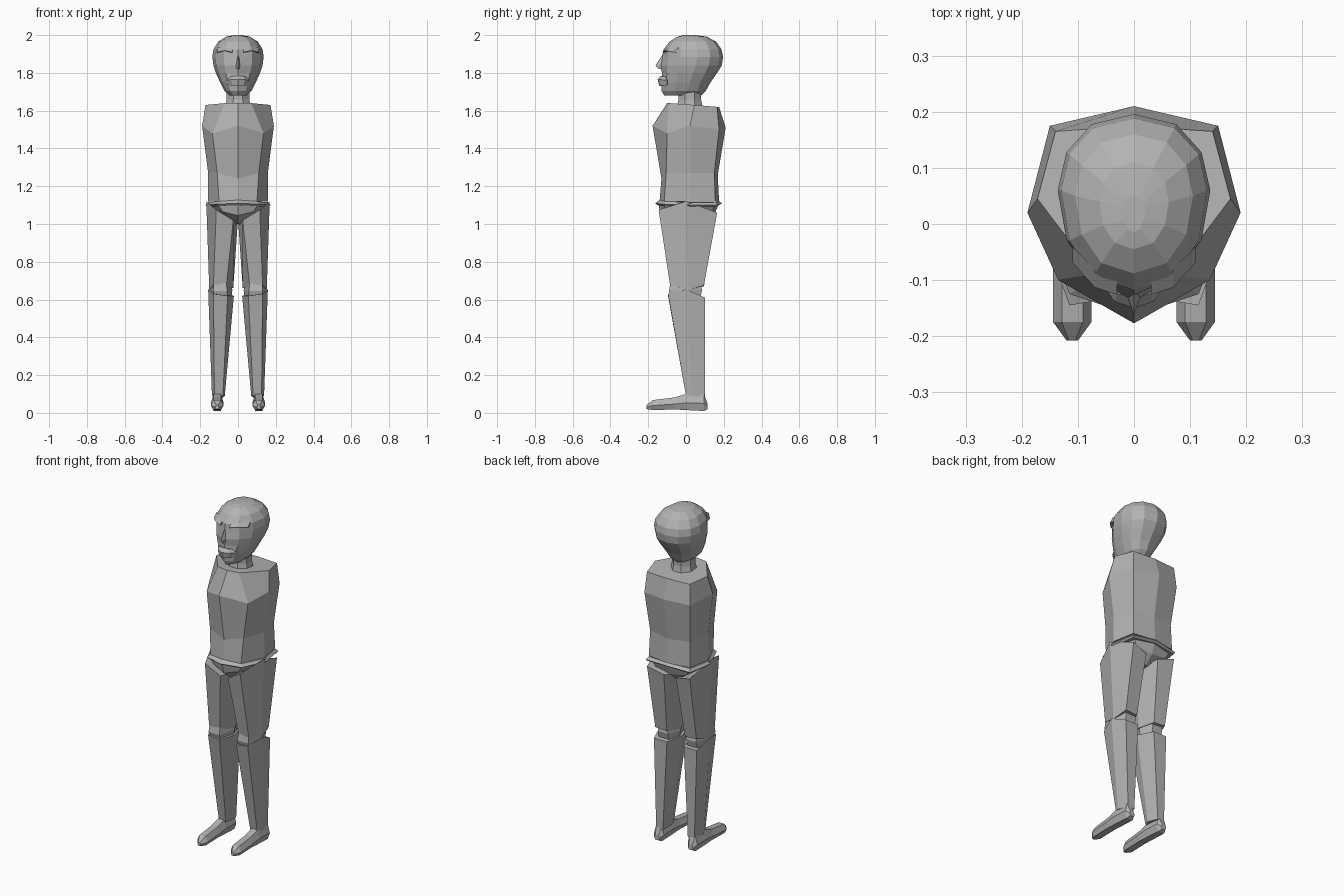
import bpy, bmesh, math

skin = bpy.data.materials.new("mid grey")
skin.diffuse_color = (0.45, 0.45, 0.45, 1)


def loft(name, rings):
    """Skin a stack of equal-length point rings and cap both ends."""
    bm = bmesh.new()
    vr = [[bm.verts.new(p) for p in r] for r in rings]
    n = len(rings[0])
    for a, b in zip(vr, vr[1:]):
        for i in range(n):
            j = (i + 1) % n
            bm.faces.new((a[i], a[j], b[j], b[i]))
    bm.faces.new(vr[0][::-1])
    bm.faces.new(vr[-1])
    bmesh.ops.recalc_face_normals(bm, faces=bm.faces)
    me = bpy.data.meshes.new(name)
    bm.to_mesh(me)
    bm.free()
    me.materials.append(skin)
    ob = bpy.data.objects.new(name, me)
    bpy.context.collection.objects.link(ob)
    return ob


def sym(half):
    """Complete a front-to-back half ring (x >= 0) across x = 0."""
    return half + [(-x, y, z) for x, y, z in half[-2:0:-1]]


def pair(name, rings):
    """Build a right-hand part and its mirror image."""
    for side, s in (("left", 1), ("right", -1)):
        loft(f"{side}_{name}", [[(s * x, y, z) for x, y, z in r] for r in rings])


# Torso: front, front corner, side, back corner, back
loft("torso", [
    sym([(0, -.14, 1.12), (.10, -.115, 1.12), (.16, .02, 1.12), (.135, .155, 1.12), (0, .175, 1.12)]),
    sym([(0, -.13, 1.24), (.11, -.105, 1.27), (.158, .02, 1.27), (.13, .15, 1.27), (0, .168, 1.26)]),
    sym([(0, -.177, 1.52), (.135, -.10, 1.48), (.19, .02, 1.52), (.15, .175, 1.50), (0, .21, 1.51)]),
    sym([(0, -.10, 1.64), (.07, -.09, 1.64), (.172, .045, 1.63), (.14, .165, 1.62), (0, .175, 1.62)]),
])

# Waist band with a slightly raised front
loft("waist_band", [
    sym([(0, -.15, 1.10), (.10, -.12, 1.095), (.16, .02, 1.09), (.14, .16, 1.09), (0, .175, 1.10)]),
    sym([(0, -.163, 1.11), (.115, -.125, 1.105), (.172, .02, 1.10), (.145, .17, 1.10), (0, .19, 1.11)]),
    sym([(0, -.14, 1.127), (.10, -.115, 1.12), (.16, .02, 1.115), (.135, .155, 1.115), (0, .175, 1.122)]),
])

# Pelvis narrowing to the crotch
loft("pelvis", [
    sym([(0, -.07, 1.00), (.015, -.05, 1.00), (.02, .02, .995), (.015, .08, 1.00), (0, .10, 1.00)]),
    sym([(0, -.135, 1.045), (.08, -.11, 1.065), (.13, .02, 1.07), (.10, .14, 1.06), (0, .15, 1.045)]),
    sym([(0, -.145, 1.10), (.105, -.115, 1.10), (.15, .02, 1.10), (.125, .15, 1.10), (0, .17, 1.10)]),
])

# Legs: inner front, outer front, outer side, outer back, inner back, inner side
pair("thigh", [
    [(.062, -.08, .67), (.13, -.085, .68), (.152, .01, .65), (.135, .095, .675), (.06, .095, .67), (.025, .01, .66)],
    [(.025, -.13, 1.02), (.115, -.145, 1.075), (.168, 0, 1.12), (.14, .165, 1.06), (.04, .15, 1.03), (.002, .01, 1.0)],
])
pair("knee", [
    [(.06, -.08, .61), (.125, -.08, .61), (.145, .01, .61), (.125, .075, .61), (.06, .075, .61), (.035, .01, .61)],
    [(.058, -.09, .645), (.13, -.09, .645), (.15, .01, .65), (.125, .085, .65), (.06, .085, .65), (.03, .01, .65)],
    [(.062, -.08, .70), (.128, -.08, .70), (.146, .01, .70), (.125, .075, .70), (.06, .075, .70), (.035, .01, .70)],
])
pair("shin", [
    [(.08, .0, .09), (.125, .0, .09), (.138, .03, .09), (.125, .10, .08), (.082, .10, .08), (.07, .03, .09)],
    [(.055, -.095, .62), (.13, -.095, .63), (.158, .0, .655), (.14, .10, .61), (.055, .10, .61), (.022, .0, .62)],
])


# Feet: sections from heel to toe, each as y, half width, bottom, top
def foot_section(y, w, lo, hi, c=.11):
    m = lo + (hi - lo) * .45
    return [(c - w * .6, y, lo), (c + w * .6, y, lo), (c + w, y, m),
            (c + w * .55, y, hi), (c - w * .55, y, hi), (c - w, y, m)]


pair("foot", [foot_section(*f) for f in (
    (.115, .018, .02, .05), (.095, .032, .01, .10), (.0, .034, .015, .10),
    (-.06, .034, .018, .082), (-.175, .034, .015, .068), (-.208, .010, .02, .042))])

# Neck
loft("neck", [[(r * math.sin(a), .02 + r * math.cos(a), z)
               for a in (math.pi / 8 + k * math.pi / 4 for k in range(8))]
              for z, r in ((1.61, .075), (1.66, .065), (1.72, .065))])


# Head: z, half width, front y, back y, y of widest point, centre line bump
def head_ring(z, w, yf, yb, yc, bump):
    half = []
    for k in range(7):
        t = math.pi * k / 6
        c = math.cos(t)
        y = yc - c * (yc - yf if c > 0 else yb - yc)
        half.append((w * math.sin(t) ** .85 if 0 < k < 6 else 0, y - (bump if k == 0 else 0), z))
    return sym(half)


loft("head", [head_ring(*r) for r in (
    (1.68, .045, -.105, .08, .00, .01), (1.705, .072, -.12, .105, .01, .01),
    (1.75, .095, -.125, .13, .02, .005), (1.80, .117, -.122, .165, .04, .005),
    (1.84, .130, -.122, .19, .05, .015), (1.885, .136, -.115, .196, .06, .012),
    (1.925, .130, -.118, .188, .06, .0), (1.965, .105, -.088, .16, .05, .0),
    (1.992, .062, -.045, .11, .04, .0), (2.0, .02, -.015, .05, .03, .0))])

# Nose wedge
loft("nose", [
    [(-.022, -.105, 1.825), (0, -.145, 1.82), (.022, -.105, 1.825)],
    [(-.020, -.105, 1.84), (0, -.162, 1.84), (.020, -.105, 1.84)],
    [(-.010, -.105, 1.90), (0, -.122, 1.90), (.010, -.105, 1.90)],
])

# Projecting lips
loft("mouth", [
    sym([(0, -.142, 1.73), (.03, -.132, 1.732), (.055, -.10, 1.735), (0, -.08, 1.73)]),
    sym([(0, -.15, 1.765), (.035, -.138, 1.765), (.062, -.10, 1.76), (0, -.08, 1.765)]),
    sym([(0, -.132, 1.785), (.03, -.124, 1.782), (.055, -.09, 1.78), (0, -.08, 1.785)]),
])

# Brow ridges
pair("brow", [
    [(.03, -.10, 1.905), (.03, -.126, 1.91), (.03, -.10, 1.935)],
    [(.07, -.08, 1.915), (.07, -.113, 1.918), (.07, -.08, 1.94)],
    [(.11, -.04, 1.905), (.11, -.068, 1.91), (.11, -.04, 1.935)],
])
